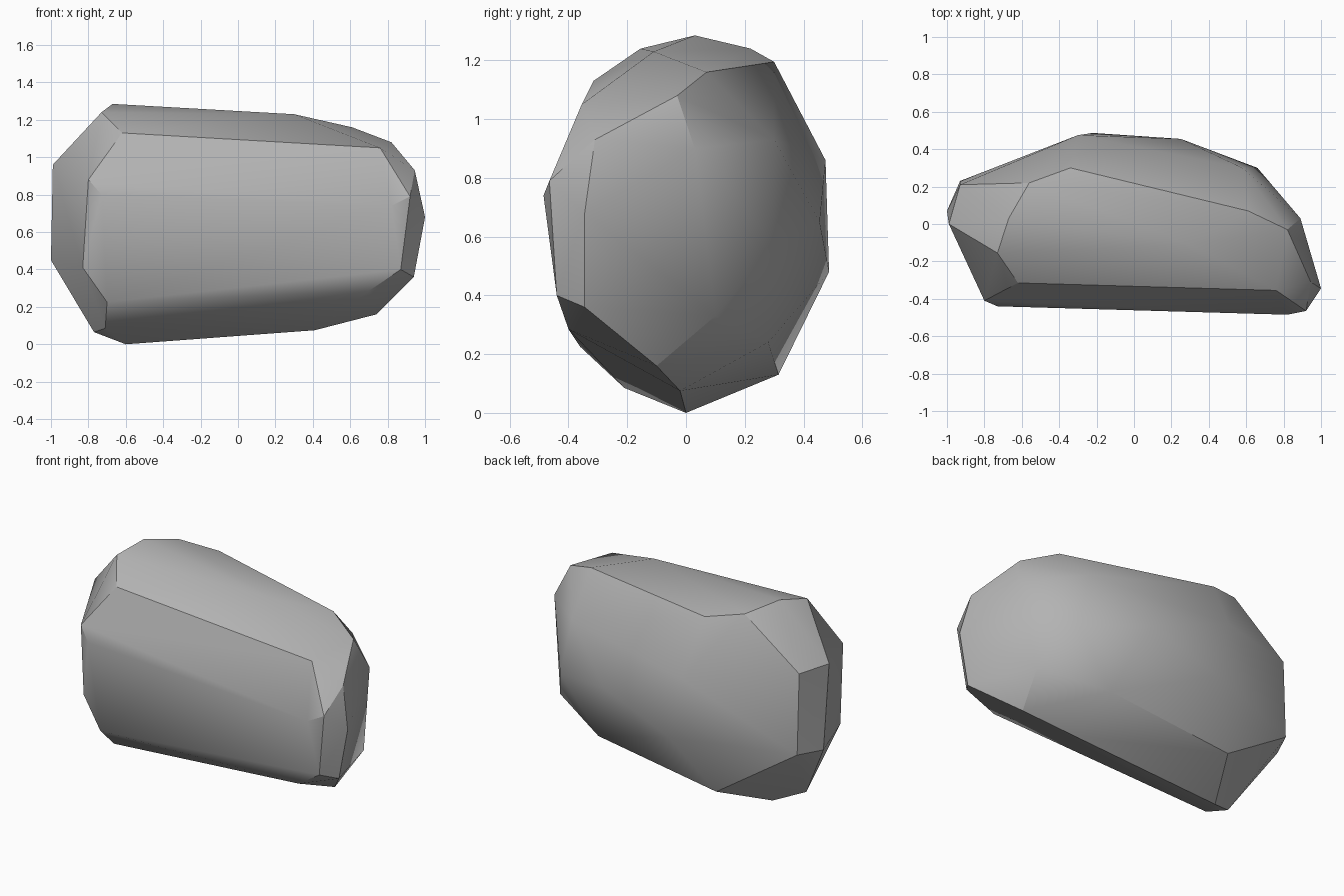
import bpy
import bmesh
import math

old = bpy.data.objects.get("Cube")
if old:
    bpy.data.objects.remove(old, do_unlink=True)


def flat_material(name, value):
    mat = bpy.data.materials.new(name)
    mat.use_nodes = True
    colour = (value, value, value, 1)
    mat.diffuse_color = colour
    mat.node_tree.nodes["Principled BSDF"].inputs["Base Color"].default_value = colour
    return mat


def hull_object(name, outlines, mat, smooth_angle):
    """Wrap a tight skin around the corner outlines and shade it softly."""
    bm = bmesh.new()
    for outline in outlines:
        for corner in outline:
            bm.verts.new(corner)
    result = bmesh.ops.convex_hull(bm, input=bm.verts[:])
    spare = {v for key in ("geom_interior", "geom_unused")
             for v in result[key] if isinstance(v, bmesh.types.BMVert)}
    bmesh.ops.delete(bm, geom=list(spare), context='VERTS')
    # Merge almost coplanar triangles into broad facets
    bmesh.ops.dissolve_limit(bm, angle_limit=math.radians(2),
                             verts=bm.verts[:], edges=bm.edges[:])
    bmesh.ops.recalc_face_normals(bm, faces=bm.faces[:])
    mesh = bpy.data.meshes.new(name)
    bm.to_mesh(mesh)
    bm.free()
    mesh.materials.append(mat)
    obj = bpy.data.objects.new(name, mesh)
    bpy.context.collection.objects.link(obj)
    bpy.ops.object.select_all(action='DESELECT')
    obj.select_set(True)
    bpy.context.view_layer.objects.active = obj
    bpy.ops.object.shade_smooth_by_angle(angle=math.radians(smooth_angle))
    return obj


# Broad front facet
front_outline = [
    (-.62, -.315, 1.13), (.76, -.355, 1.05), (.92, -.465, .79), (.82, -.485, .74),
    (.87, -.44, .4), (.7, -.4, .285), (-.7, -.36, .225), (-.83, -.34, .41),
    (-.8, -.41, .88), (-.73, -.44, .8),
]
# Ridge along the top
top_outline = [
    (-.73, -.155, 1.24), (-.67, .03, 1.285), (-.56, .22, 1.24), (-.34, .3, 1.195),
    (.61, .07, 1.16), (.82, -.03, 1.08), (.3, -.11, 1.23),
]
# Blunt ends
left_outline = [
    (.945, -.31, .93), (1, -.345, .68), (.94, -.345, .36), (.8, .1, .33), (.89, .03, .9),
]
right_outline = [
    (-.99, 0, .96), (-.93, .21, .96), (-.93, .23, .46), (-1, .07, .45),
]
# Rounded back
back_outline = [
    (-.3, .475, .86), (-.22, .487, .48), (.25, .455, .65), (.66, .3, .57), (.58, .3, .93),
]
# Narrow underside
base_outline = [
    (.74, -.1, .16), (.41, -.02, .075), (-.6, 0, 0), (-.77, -.09, .065),
    (-.71, -.21, .085), (-.43, .315, .13), (.41, .28, .24),
]

stone = flat_material("stone grey", 0.45)
hull_object("boulder", [front_outline, top_outline, left_outline, right_outline,
                        back_outline, base_outline], stone, 30)
